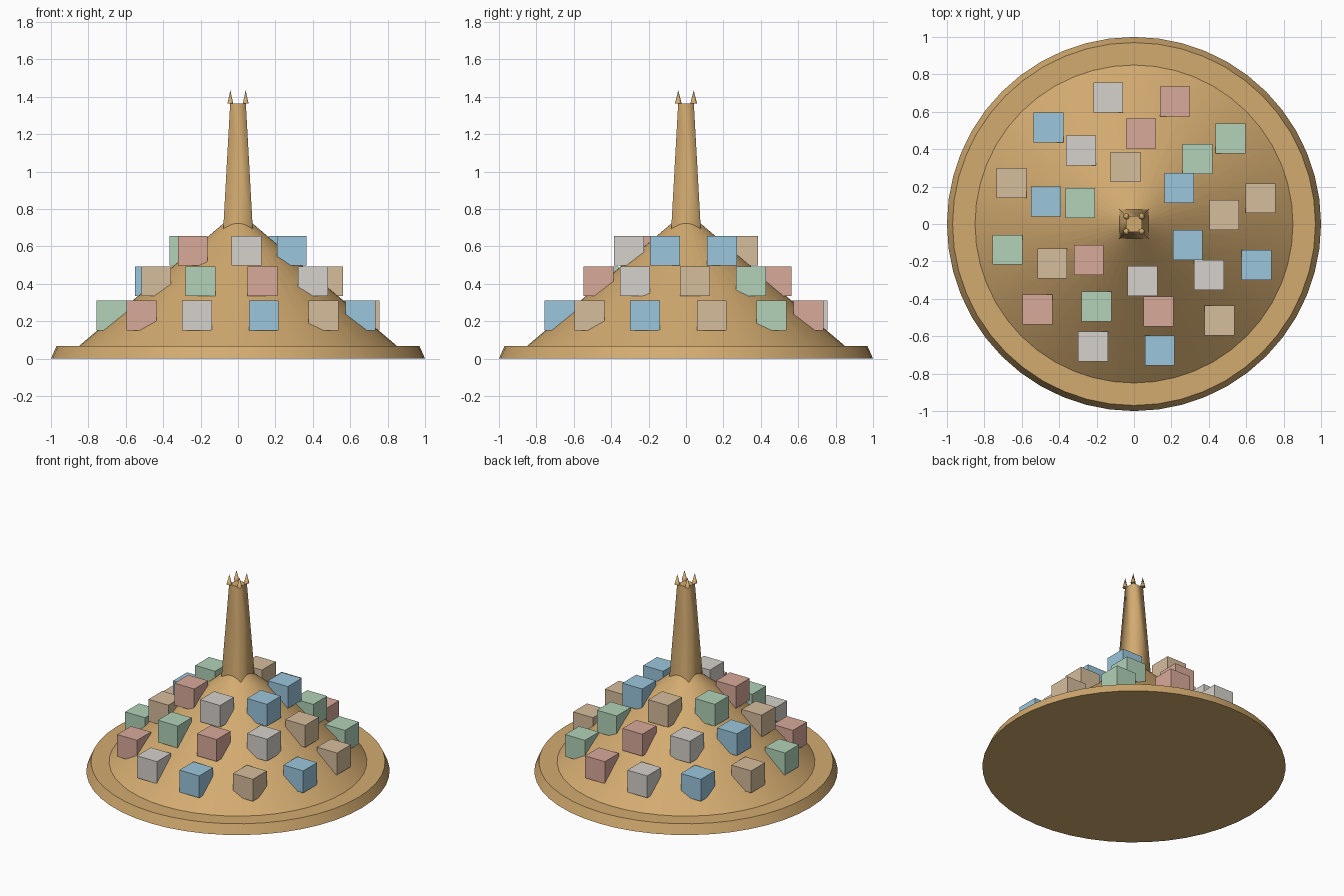
import bpy
import bmesh
import math

cube = bpy.data.objects.get("Cube")
if cube:
    bpy.data.objects.remove(cube, do_unlink=True)


def material(name, rgb):
    linear = [((c / 255 + 0.055) / 1.055) ** 2.4 for c in rgb] + [1]
    mat = bpy.data.materials.new(name)
    mat.use_nodes = True
    mat.diffuse_color = linear
    bsdf = next(n for n in mat.node_tree.nodes if n.type == 'BSDF_PRINCIPLED')
    bsdf.inputs["Base Color"].default_value = linear
    bsdf.inputs["Roughness"].default_value = 0.8
    return mat


sand = material("sandstone", (211, 171, 112))
house_paints = [
    material("blue_plaster", (155, 198, 220)),
    material("tan_plaster", (214, 189, 156)),
    material("green_plaster", (178, 210, 184)),
    material("pink_plaster", (217, 170, 154)),
    material("grey_plaster", (214, 210, 204)),
]


def frustum(name, sides, r1, r2, z1, z2, mat, x=0, y=0, turn=0):
    """Upright cone or frustum with smooth sides and flat, sharp caps."""
    bm = bmesh.new()
    bmesh.ops.create_cone(bm, cap_ends=True, segments=sides,
                          radius1=r1, radius2=r2, depth=z2 - z1)
    bm.normal_update()
    for f in bm.faces:
        f.smooth = abs(f.normal.z) < 0.99
    for e in bm.edges:
        e.smooth = all(f.smooth for f in e.link_faces)
    return finish(name, bm, mat, (x, y, (z1 + z2) / 2), turn)


def finish(name, bm, mat, location, turn=0):
    mesh = bpy.data.meshes.new(name)
    bm.to_mesh(mesh)
    bm.free()
    mesh.materials.append(mat)
    obj = bpy.data.objects.new(name, mesh)
    obj.location = location
    obj.rotation_euler.z = turn
    bpy.context.scene.collection.objects.link(obj)
    return obj


# Round plinth and conical hill
frustum("plinth", 48, 1.0, 0.97, 0, 0.068, sand)
frustum("hill", 48, 0.85, 0.02, 0.068, 0.772, sand)

# Tapered square tower with a pinnacle on each corner
root2 = math.sqrt(2)
frustum("tower", 4, 0.083 * root2, 0.042 * root2, 0.62, 1.363, sand,
        turn=math.pi / 4)
for sx in (-1, 1):
    for sy in (-1, 1):
        frustum("pinnacle", 6, 0.018, 0, 1.363, 1.435, sand,
                x=0.041 * sx, y=0.041 * sy)

# Rings of houses: count, radius, centre height, first angle, first colour
rings = [
    ("lower_house", 12, 0.69, 0.231, -18.5, 0),
    ("middle_house", 9, 0.485, 0.414, 5.7, 1),
    ("upper_house", 6, 0.309, 0.577, 38.5, 0),
]
for name, count, radius, height, start, paint in rings:
    for i in range(count):
        a = math.radians(start + 360 * i / count)
        bm = bmesh.new()
        bmesh.ops.create_cube(bm, size=0.16)
        finish(name, bm, house_paints[(i + paint) % len(house_paints)],
               (radius * math.cos(a), radius * math.sin(a), height))
